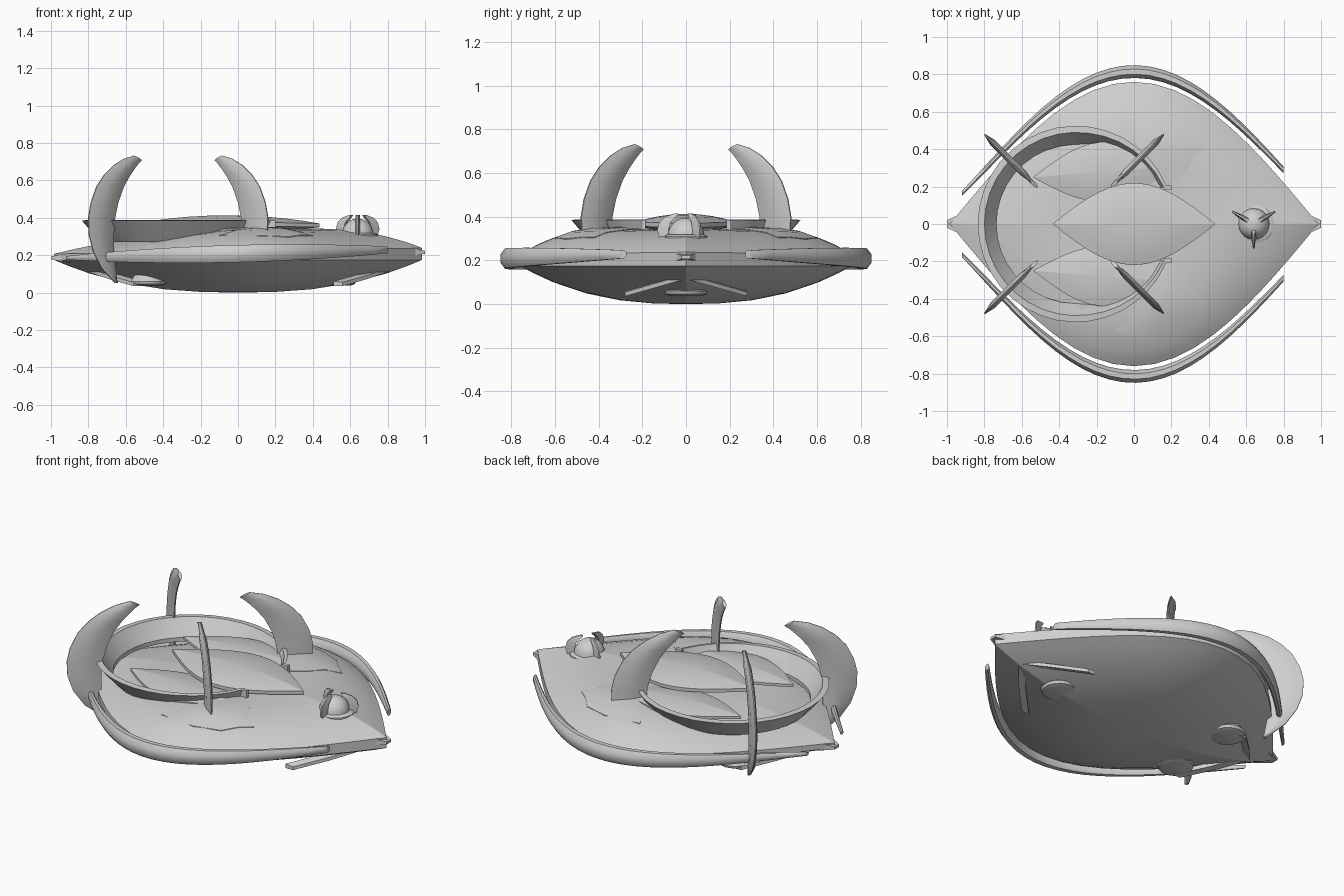
import bpy, bmesh, math
from mathutils import Vector, Matrix

if "Cube" in bpy.data.objects:
    bpy.data.objects.remove(bpy.data.objects["Cube"])

grey = bpy.data.materials.new("light grey")
grey.diffuse_color = (0.62, 0.62, 0.62, 1)
grey.use_nodes = True
grey.node_tree.nodes["Principled BSDF"].inputs["Base Color"].default_value = grey.diffuse_color


def finish(name, bm, angle=35):
    bmesh.ops.remove_doubles(bm, verts=bm.verts, dist=0.0004)
    bmesh.ops.recalc_face_normals(bm, faces=bm.faces)
    me = bpy.data.meshes.new(name)
    bm.to_mesh(me)
    bm.free()
    me.materials.append(grey)
    ob = bpy.data.objects.new(name, me)
    bpy.context.collection.objects.link(ob)
    bpy.ops.object.select_all(action='DESELECT')
    bpy.context.view_layer.objects.active = ob
    ob.select_set(True)
    bpy.ops.object.shade_smooth_by_angle(angle=math.radians(angle))
    return ob


def loft(name, rings, angle=35):
    """Skin a list of closed point rings and cap both ends."""
    bm = bmesh.new()
    vs = [[bm.verts.new(p) for p in r] for r in rings]
    n = len(vs[0])
    for a, b in zip(vs, vs[1:]):
        for i in range(n):
            j = (i + 1) % n
            bm.faces.new((a[i], a[j], b[j], b[i]))
    bm.faces.new(vs[0])
    bm.faces.new(vs[-1])
    return finish(name, bm, angle)


def outline(length, width, n=20):
    """Pointed oval, both sides, running round from +x."""
    pts = []
    for side in (1, -1):
        for i in range(n):
            x = math.cos(math.pi * i / n) * side
            pts.append((x * length, side * width * math.cos(math.pi * x / 2)))
    return pts


def lens(name, centre, length, width, edge, top, bottom, rot=0, tilt=0):
    """Domed pointed plate with a thin edge band."""
    rings = []
    m = Matrix.Translation(centre) @ Matrix.Rotation(rot, 4, 'Z')
    prof = [(r, -edge - bottom * (1 - r * r)) for r in (0.02, 0.5, 0.8, 1)]
    prof += [(r, edge + top * (1 - r * r)) for r in (1, 0.8, 0.6, 0.3, 0.02)]
    for r, z in prof:
        rings.append([m @ Vector((x * r, y * r, z + tilt * x * r))
                      for x, y in outline(length, width)])
    return loft(name, rings)


# Hull: underside shell, rim and domed deck, fuller at the flanks
def deck_z(x, y, r):
    flank = 0.8 * (y / 0.76) ** 2
    return 0.222 + 0.016 * x + 0.11 * (1 - r ** 3) * (1 + 0.3 * x + flank)


def deck_at(x, y):
    lo, hi = abs(x) / 0.985 + 0.001, 1.2
    for _ in range(30):
        r = (lo + hi) / 2
        if r * 0.76 * math.cos(math.pi * x / (2 * r * 0.985)) < abs(y):
            lo = r
        else:
            hi = r
    return deck_z(x, y, lo)


rings = []
for top, radii in ((False, (0.01, 0.2, 0.4, 0.6, 0.8, 0.92, 1)),
                   (True, (1, 0.96, 0.9, 0.8, 0.7, 0.6, 0.5, 0.35, 0.2, 0.01))):
    for r in radii:
        rings.append([(x * r, y * r, deck_z(x * r, y * r, r) if top else 0.175 * r ** 2.5)
                      for x, y in outline(0.985, 0.76, 28)])
loft("hull", rings)

# Side rails following the hull, tapering at both ends
for s, label in ((1, "back"), (-1, "front")):
    rings = []
    for i in range(25):
        x = -0.92 + 1.72 * i / 24
        y = 0.09 + 0.725 * max(0, math.cos(math.pi * x / 2)) ** 1.1
        k = max(0.0, 1 - (x / 0.95) ** 2)
        w, h = 0.012 + 0.025 * k, 0.008 + 0.042 * k
        z = 0.208 + 0.025 * x
        rings.append([(x, s * (y + w * math.cos(a)), z + h * math.sin(a))
                      for a in [math.pi * (j + 0.5) / 4 for j in range(8)]])
    loft(label + "_rail", rings, 50)

# Thin flared crater ring, open toward +x
rings = []
for i in range(33):
    a = math.radians(23 + 314 * i / 32)
    k = 0.45 + 0.55 * min(1, math.sin(math.pi * i / 32) * 1.8)
    section = ((0.525, 0.385), (0.525 - 0.035 * k, 0.388), (0.525 - 0.06 * k, 0.35),
               (0.525 - 0.1 * k, 0.295), (0.525 - 0.1 * k, 0.27), (0.525 - 0.06 * k, 0.315))
    rings.append([(-0.31 + r * math.cos(a), r * math.sin(a), z) for r, z in section])
loft("crater_ring", rings)

# Raised plates on the deck
lens("centre_plate", (0, 0, 0.368), 0.435, 0.22, 0.01, 0.035, 0.03, tilt=-0.02)
for s, label in ((1, "back"), (-1, "front")):
    lens(label + "_lobe", (-0.16, s * 0.28, 0.333), 0.38, 0.16, 0.008, 0.024, 0.03, rot=s * 0.08)
    # notched deck shoulder hugging the deck
    edge = [(0.0, 0.3), (0.18, 0.2), (0.27, 0.27), (0.32, 0.36), (0.4, 0.42),
            (0.33, 0.48), (0.27, 0.55), (0.12, 0.6), (-0.1, 0.58)]
    rings = []
    for k, dz in ((1, -0.03), (1, 0.003), (0.6, 0.01), (0.05, 0.012)):
        pts = [(0.14 + (x - 0.14) * k, 0.42 + (y - 0.42) * k) for x, y in edge]
        rings.append([(x, s * y, deck_at(x, y) + dz) for x, y in pts])
    loft(label + "_shoulder", rings)

# Four curved blades set radially round the ring: (outer, inner, height, inner drop)
blade = [(0.335, 0.325, 0.05, 0), (0.41, 0.335, 0.13, 0), (0.455, 0.345, 0.22, 0),
         (0.477, 0.345, 0.31, 0), (0.48, 0.338, 0.40, 0), (0.467, 0.322, 0.48, 0),
         (0.437, 0.292, 0.565, 0), (0.395, 0.262, 0.63, 0.01), (0.345, 0.235, 0.68, 0.02),
         (0.29, 0.212, 0.715, 0.025), (0.235, 0.195, 0.732, 0.025)]
for sx, lx in ((-1, "left"), (1, "right")):
    for sy, ly in ((1, "back"), (-1, "front")):
        rings = []
        for o, i, z, drop in (blade if sx < 0 else blade[3:]):
            t = 0.014 if 0.1 < z < 0.7 else 0.008
            ring = []
            for f, w in ((0, 0.15), (0.3, 0.9), (0.65, 0.9), (1, 0.15),
                         (1, -0.15), (0.65, -0.9), (0.3, -0.9), (0, -0.15)):
                d = o + (i - o) * f
                ring.append((-0.32 + sx * d + sy * w * t, sy * d - sx * w * t, z - drop * f))
            rings.append(ring)
        loft(ly + "_" + lx + "_blade", rings, 40)


def turned(name, centre, profile, n=20):
    return loft(name, [[(centre[0] + r * math.cos(2 * math.pi * j / n),
                         centre[1] + r * math.sin(2 * math.pi * j / n), z) for j in range(n)]
                       for r, z in profile])


# Small turret with a collar and three claws
turned("turret_collar", (0.65, 0), ((0.1, 0.27), (0.1, 0.31), (0.085, 0.318), (0.02, 0.318)))
turned("turret_dome", (0.64, 0), [(0.002 + 0.083 * math.cos(a), 0.31 + 0.085 * math.sin(a))
                                  for a in [math.pi / 2 * j / 6 for j in range(7)]])
for n, deg in enumerate((30, 150, 270)):
    m = Matrix.Translation((0.64, 0, 0)) @ Matrix.Rotation(math.radians(deg), 4, 'Z')
    rings = []
    for o, i, z in ((0.12, 0.08, 0.30), (0.132, 0.08, 0.34), (0.122, 0.07, 0.375),
                    (0.095, 0.045, 0.4), (0.055, 0.035, 0.414)):
        rings.append([m @ Vector(p) for p in ((o, -0.004, z), (o, 0.004, z),
                                              (i, 0.012, z), (i, -0.012, z))])
    loft("turret_claw_%d" % (n + 1), rings)

# Three landing pads beneath
for name, c in (("right_pad", (0.53, 0)), ("back_pad", (-0.48, 0.22)), ("front_pad", (-0.48, -0.22))):
    turned(name, c, ((0.075, 0.038), (0.095, 0.045), (0.1, 0.06), (0.09, 0.07), (0.07, 0.1)))

# Chevron strips under each end, and the pointed end prongs
for sx, lx in ((1, "right"), (-1, "left")):
    for sy, ly in ((1, "back"), (-1, "front")):
        rings = []
        for x, y, z in ((0.82, 0, 0.115), (0.7, 0.14, 0.075), (0.56, 0.28, 0.035)):
            rings.append([(sx * (x + dx), sy * y, z + dz) for dx, dz in
                          ((0, 0), (0, 0.02), (-0.05, 0.025), (-0.05, 0.0))])
        loft(ly + "_" + lx + "_chevron", rings)
        rings = []
        for x, y, h in ((0.82, 0.1, 0.03), (0.92, 0.045, 0.022), (1.0, 0.008, 0.008)):
            zc = 0.2 + 0.015 * sx
            rings.append([(sx * x, sy * (y + dy), zc + dz) for dy, dz in
                          ((-0.012, -h), (0.012, -h), (0.012, h), (-0.012, h))])
        loft(ly + "_" + lx + "_prong", rings)

# Little posts at the open ends of the ring
for s, label in ((1, "back"), (-1, "front")):
    loft(label + "_post", [[(0.18 + dx, s * 0.195 + dy, z) for dx, dy in
                            ((-0.02, -0.01), (0.02, -0.01), (0.02, 0.01), (-0.02, 0.01))]
                           for z in (0.3, 0.385)])
